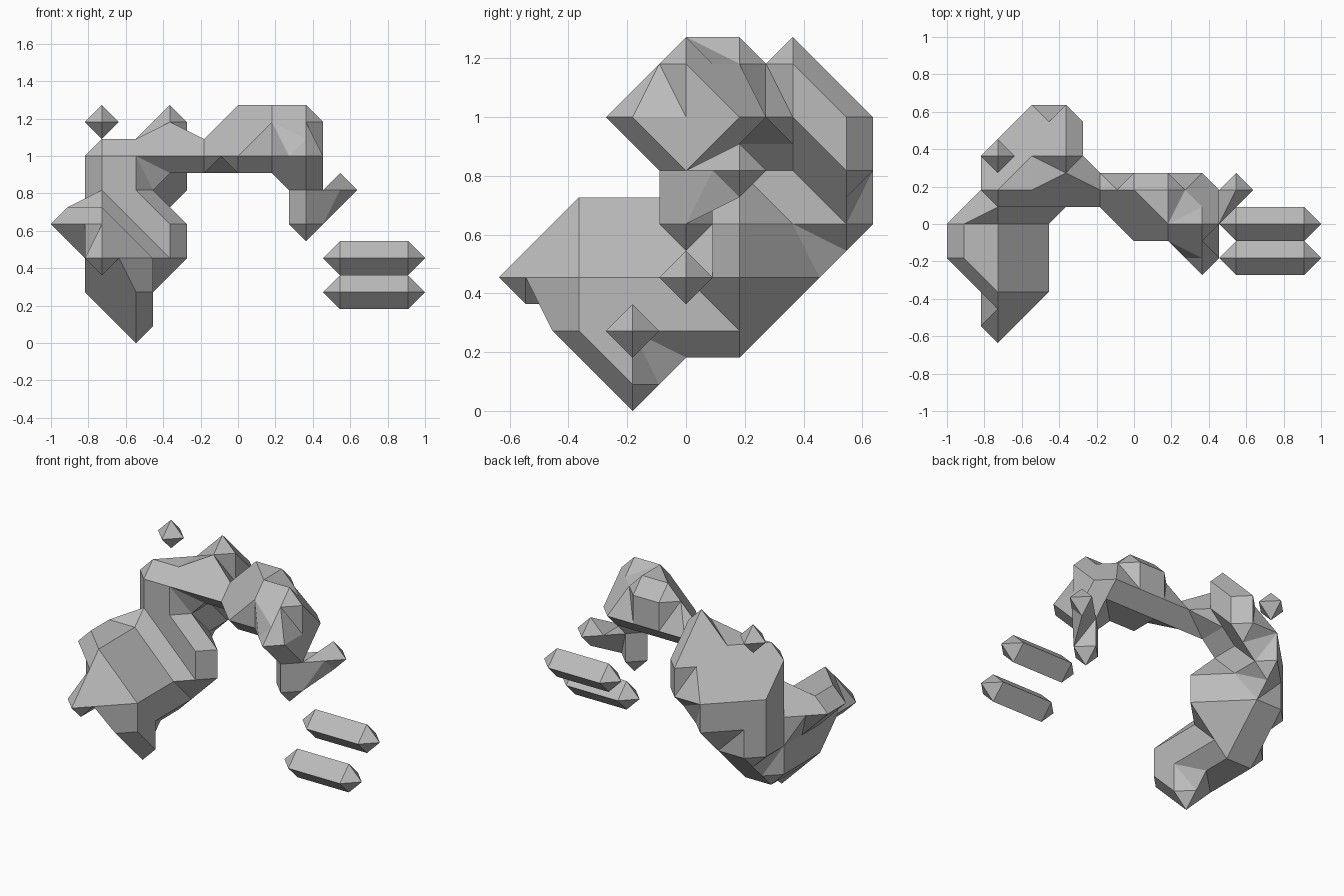
import bpy
import bmesh
import itertools

STEP = 2 / 11  # lattice spacing

old_cube = bpy.data.objects.get("Cube")
if old_cube:
    bpy.data.objects.remove(old_cube, do_unlink=True)

stone = bpy.data.materials.new("plain_grey")
stone.use_nodes = True
GREY = (0.5, 0.5, 0.5, 1.0)
stone.diffuse_color = GREY
stone.node_tree.nodes["Principled BSDF"].inputs["Base Color"].default_value = GREY


def columns(x, *runs):
    """Solid lattice points at x, from runs of (y, lowest z, highest z)."""
    return {(x, y, z) for y, low, high in runs for z in range(low, high + 1)}


def bar(y, z):
    """A straight run of points along x."""
    return {(x, y, z) for x in range(3, 6)}


def cell_sides(origin):
    """The six sides of a lattice cell, each as its axis and corner cycle."""
    for axis in range(3):
        u, v = [a for a in range(3) if a != axis]
        for depth in (0, 1):
            cycle = []
            for du, dv in ((0, 0), (1, 0), (1, 1), (0, 1)):
                corner = list(origin)
                corner[axis] += depth
                corner[u] += du
                corner[v] += dv
                cycle.append(tuple(corner))
            yield axis, cycle


def middle(a, b):
    return tuple((p + q) / 2 for p, q in zip(a, b))


def cell_loops(origin, solid):
    """Closed outlines that cut solid corners of one cell from empty ones."""
    links = {}
    for axis, cycle in cell_sides(origin):
        inside = [c in solid for c in cycle]
        mids = [middle(cycle[i], cycle[(i + 1) % 4]) for i in range(4)]
        crossed = [i for i in range(4) if inside[i] != inside[(i + 1) % 4]]
        if len(crossed) == 2:
            pairs = [tuple(mids[i] for i in crossed)]
        elif len(crossed) == 4:
            # diagonal neighbours fuse only on level sides
            lone = axis != 2
            pairs = [(mids[i - 1], mids[i]) for i in range(4) if inside[i] == lone]
        else:
            pairs = []
        for a, b in pairs:
            links.setdefault(a, []).append(b)
            links.setdefault(b, []).append(a)
    while links:
        loop = [next(iter(links))]
        while True:
            following = [p for p in links.pop(loop[-1]) if p in links]
            if not following:
                break
            loop.append(following[0])
        yield loop


def fan(loop):
    """Triangles of an outline, spread from its leading corner."""
    if len(loop) > 6:
        apex = min(loop, key=lambda p: (p[2], p[1]))
    else:
        apex = max(loop, key=lambda p: (p[2], -p[1]))
    start = loop.index(apex)
    ring = loop[start:] + loop[:start]
    for b, c in zip(ring[1:], ring[2:]):
        yield apex, b, c


def faceted_part(name, solid):
    """A bevelled crystal skin around a set of lattice points."""
    bm = bmesh.new()
    verts = {}

    def vert(p):
        if p not in verts:
            x, y, z = p
            verts[p] = bm.verts.new((x * STEP, y * STEP, (z + 0.5) * STEP))
        return verts[p]

    offsets = list(itertools.product((-1, 0), repeat=3))
    cells = {tuple(a + b for a, b in zip(p, o)) for p in solid for o in offsets}
    for cell in sorted(cells):
        for loop in cell_loops(cell, solid):
            for triangle in fan(loop):
                bm.faces.new([vert(p) for p in triangle])
    bmesh.ops.recalc_face_normals(bm, faces=bm.faces[:])
    bmesh.ops.dissolve_limit(bm, angle_limit=0.01, verts=bm.verts[:], edges=bm.edges[:])
    mesh = bpy.data.meshes.new(name)
    bm.to_mesh(mesh)
    bm.free()
    mesh.materials.append(stone)
    part = bpy.data.objects.new(name, mesh)
    bpy.context.scene.collection.objects.link(part)
    return part


# Heavy trunk with its forward snout and raised back
snout = columns(-5, (-1, 3, 3), (0, 3, 3))
trunk = columns(-4, (-3, 2, 2), (-2, 2, 3), (-1, 1, 3), (0, 1, 3), (1, 1, 5), (2, 2, 4))
trunk |= columns(-3, (-2, 1, 2), (-1, 0, 2), (0, 1, 2), (1, 1, 5), (2, 2, 5), (3, 3, 4))
back = columns(-2, (1, 2, 3), (1, 5, 5), (2, 5, 6), (3, 4, 5))

# Arch reaching sideways, ending in a hanging hook and barb
arch = columns(-1, (1, 5, 5)) | columns(0, (0, 5, 5), (1, 5, 6))
arch |= columns(1, (0, 5, 6), (1, 5, 6))
hook = columns(2, (-1, 5, 5), (0, 3, 6), (1, 5, 5))
barb = columns(3, (1, 4, 4))

faceted_part("arched_body", snout | trunk | back | arch | hook | barb)

# Loose pieces
faceted_part("floating_gem", columns(-4, (2, 6, 6)))
faceted_part("upper_bar", bar(0, 2))
faceted_part("lower_bar", bar(-1, 1))
